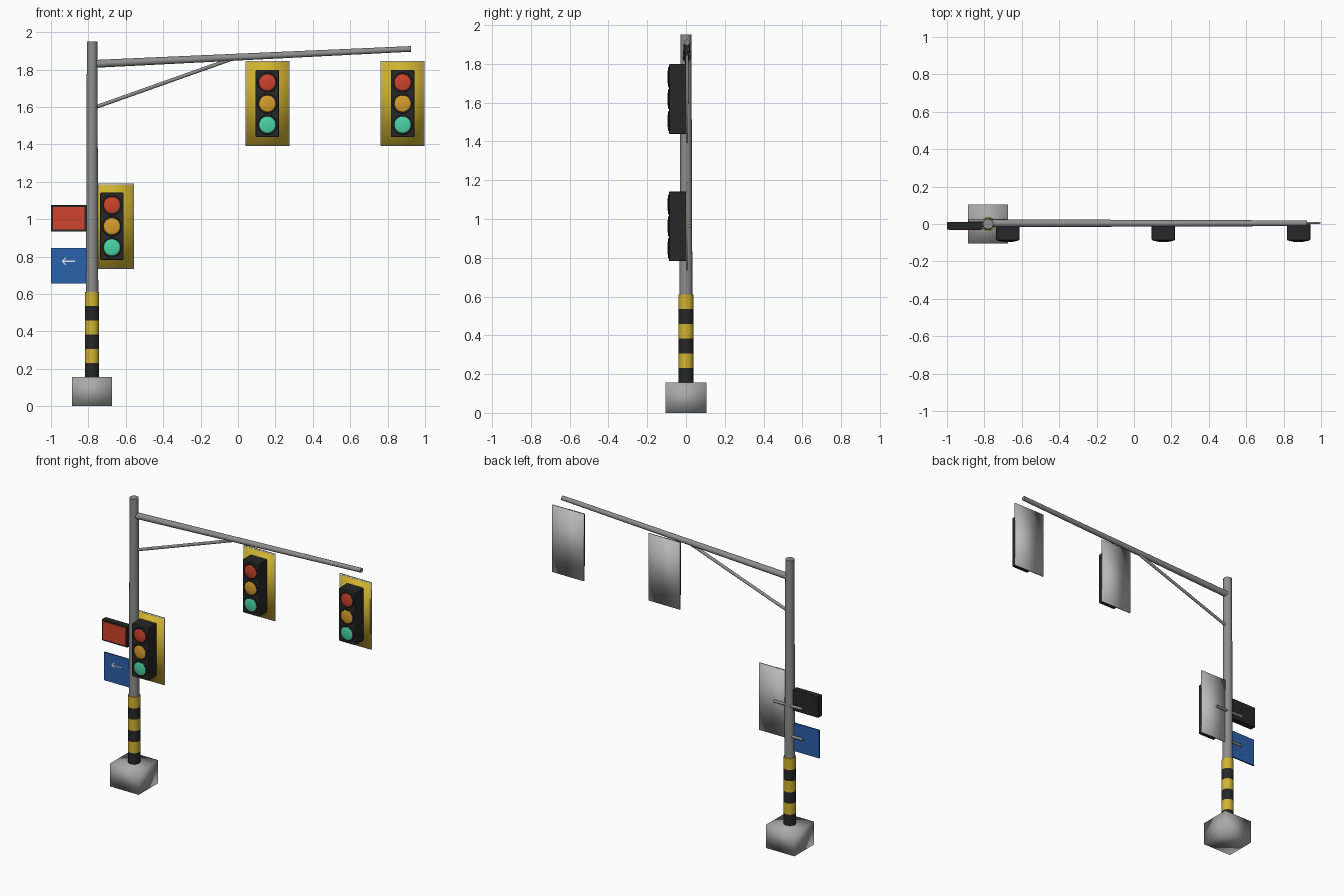
import bpy
import math
from mathutils import Vector

cube = bpy.data.objects.get("Cube")
if cube:
    bpy.data.objects.remove(cube, do_unlink=True)


def material(name, r, g, b):
    m = bpy.data.materials.new(name)
    m.use_nodes = True
    m.diffuse_color = (r, g, b, 1)
    m.node_tree.nodes["Principled BSDF"].inputs["Base Color"].default_value = (r, g, b, 1)
    return m


STEEL = material("pole grey", 0.27, 0.27, 0.27)
PALE = material("pale metal", 0.5, 0.5, 0.5)
CONCRETE = material("concrete", 0.4, 0.4, 0.4)
BLACK = material("black", 0.02, 0.02, 0.02)
YELLOW = material("yellow", 0.65, 0.46, 0.03)
RED = material("red", 0.62, 0.055, 0.025)
AMBER = material("amber", 0.68, 0.34, 0.025)
GREEN = material("green", 0.07, 0.66, 0.38)
BLUE = material("blue", 0.025, 0.12, 0.42)
WHITE = material("white", 0.85, 0.85, 0.85)


def finish(name, mat):
    ob = bpy.context.object
    ob.name = name
    ob.data.materials.append(mat)
    return ob


def box(name, mat, centre, size, bevel=0, smooth=False, turn=0):
    bpy.ops.mesh.primitive_cube_add(size=1, location=centre)
    ob = finish(name, mat)
    ob.scale = size
    bpy.ops.object.transform_apply(location=False, rotation=False, scale=True)
    ob.rotation_euler.y = turn
    if smooth:
        bpy.ops.object.shade_smooth()
    if bevel:
        mod = ob.modifiers.new("soft edges", "BEVEL")
        mod.width = bevel
        mod.segments = 2
    return ob


def rod(name, mat, start, end, r1, r2, sides=20):
    start, end = Vector(start), Vector(end)
    axis = end - start
    bpy.ops.mesh.primitive_cone_add(vertices=sides, radius1=r1, radius2=r2,
                                    depth=axis.length, location=(start + end) / 2)
    ob = finish(name, mat)
    ob.rotation_euler = axis.to_track_quat("Z", "Y").to_euler()
    bpy.ops.object.shade_smooth_by_angle(angle=math.radians(40))
    return ob


# Footing, pole and warning bands
PX = -0.78
box("footing", CONCRETE, (PX, 0, 0.078), (0.215, 0.21, 0.156), smooth=True)
rod("pole", STEEL, (PX, 0, 0.1), (PX, 0, 1.95), 0.035, 0.028, 24)
band = 0.076
for i in range(6):
    z = 0.155 + i * band
    rod(f"warning_band_{i + 1}", YELLOW if i % 2 else BLACK,
        (PX, 0, z), (PX, 0, z + band), 0.038, 0.038, 24)

# Overhead arm with its brace
rod("arm", STEEL, (PX + 0.01, 0.004, 1.83), (0.925, 0.004, 1.91), 0.021, 0.015)
rod("brace", STEEL, (PX, 0.004, 1.592), (-0.01, 0.004, 1.865), 0.01, 0.01, 12)


# Signal head: framed backplate, housing, rims and lenses
def signal(name, x, z):
    box(name + "_backplate", PALE, (x, 0.007, z), (0.236, 0.008, 0.455), smooth=True)
    box(name + "_yellow_face", YELLOW, (x, 0.002, z), (0.224, 0.004, 0.443), smooth=True)
    box(name + "_housing", BLACK, (x, -0.043, z), (0.125, 0.09, 0.36), bevel=0.006)
    for label, mat, dz in (("red", RED, 0.113), ("amber", AMBER, 0), ("green", GREEN, -0.113)):
        centre = (x, -0.087, z + dz)
        bpy.ops.mesh.primitive_torus_add(location=centre, rotation=(math.pi / 2, 0, 0),
                                         major_radius=0.048, minor_radius=0.005,
                                         major_segments=28, minor_segments=8)
        finish(f"{name}_{label}_rim", BLACK)
        bpy.ops.object.shade_smooth()
        bpy.ops.mesh.primitive_uv_sphere_add(segments=28, ring_count=14,
                                             radius=0.048, location=centre)
        lens = finish(f"{name}_{label}_lens", mat)
        lens.scale.y = 0.2
        bpy.ops.object.shade_smooth()


signal("pole_signal", -0.674, 0.962)
signal("middle_signal", 0.157, 1.618)
signal("end_signal", 0.88, 1.618)

# Red display box and blue direction sign beside the pole
SX = -0.905
box("display_box", BLACK, (SX, -0.01, 1.005), (0.19, 0.04, 0.142))
box("display_panel", RED, (SX, -0.031, 1.005), (0.168, 0.004, 0.12))
box("direction_sign", BLUE, (SX, -0.004, 0.75), (0.19, 0.01, 0.19))

# White arrow on the blue sign
box("arrow_shaft", WHITE, (SX, -0.01, 0.775), (0.068, 0.003, 0.006))
for side in (-1, 1):
    box("arrow_barb_" + ("upper" if side > 0 else "lower"), WHITE,
        (SX - 0.025, -0.01, 0.775 + side * 0.009), (0.028, 0.003, 0.006),
        turn=-side * math.pi / 4)

# Mounting rods behind the signs
rod("signal_bracket", STEEL, (-0.885, 0.018, 0.965), (-0.675, 0.018, 0.965), 0.009, 0.009, 12)
rod("sign_bracket", STEEL, (-0.885, 0.01, 0.755), (PX, 0.01, 0.755), 0.009, 0.009, 12)
